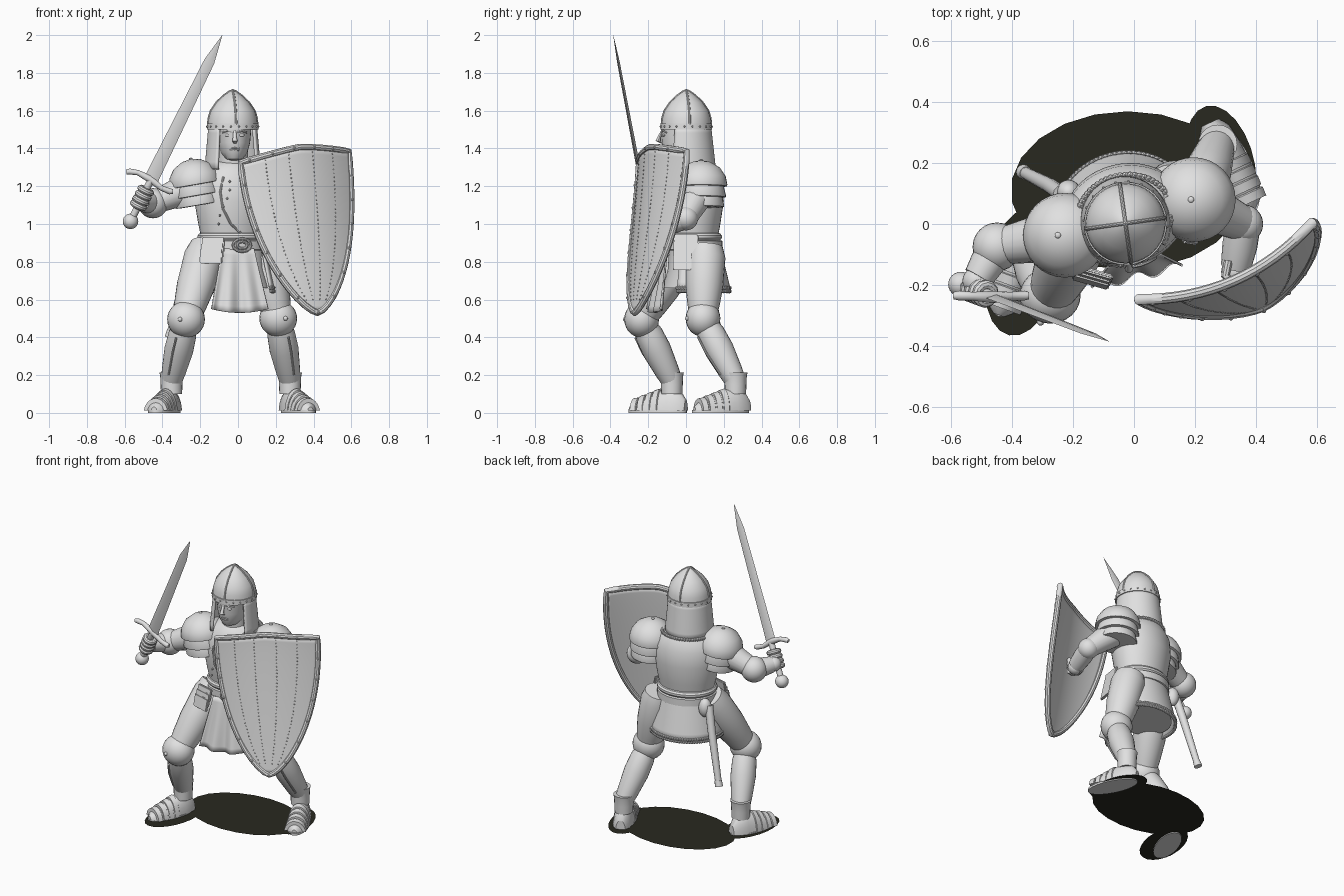
import bpy, bmesh, math
from mathutils import Vector as V, Matrix

if "Cube" in bpy.data.objects:
    bpy.data.objects.remove(bpy.data.objects["Cube"])

def material(name, rgb):
    m = bpy.data.materials.new(name)
    m.diffuse_color = (*rgb, 1)
    m.use_nodes = True
    m.node_tree.nodes["Principled BSDF"].inputs["Base Color"].default_value = m.diffuse_color
    return m

GREY = material("pale_grey", (0.75, 0.75, 0.75))
DARK = material("dark_base", (0.022, 0.022, 0.014))

def finish(name, bm, mat=GREY, thick=0):
    bmesh.ops.remove_doubles(bm, verts=bm.verts, dist=1e-5)
    bmesh.ops.recalc_face_normals(bm, faces=bm.faces)
    me = bpy.data.meshes.new(name)
    bm.to_mesh(me)
    bm.free()
    me.materials.append(mat)
    ob = bpy.data.objects.new(name, me)
    bpy.context.collection.objects.link(ob)
    if thick:
        s = ob.modifiers.new("thickness", 'SOLIDIFY')
        s.thickness, s.offset = thick, 0
    return ob

def sweep(name, pts, radii, seg=20, ref=None, curve=False, closed=False, floor=None):
    """Rings along a path; a radius is a number or a (side, depth) pair."""
    pts = [V(p) for p in pts]
    n = len(pts)
    if not isinstance(radii, list):
        radii = [radii] * n
    axis = (pts[1] - pts[0] if curve else pts[-1] - pts[0]).normalized()
    ref = V(ref) if ref else V((1, 0, 0) if abs(axis.x) < .9 else (0, 1, 0))
    bm, rings = bmesh.new(), []
    for i, (p, r) in enumerate(zip(pts, radii)):
        t = axis
        if curve:
            q, o = ((pts[(i + 1) % n], pts[i - 1]) if closed else
                    (pts[min(i + 1, n - 1)], pts[max(i - 1, 0)]))
            t = (q - o).normalized()
        a = (ref - t * ref.dot(t)).normalized()
        b = t.cross(a)
        ra, rb = r if isinstance(r, tuple) else (r, r)
        ring = []
        for k in range(seg):
            w = 2 * math.pi * k / seg
            c = p + a * ra * math.cos(w) + b * rb * math.sin(w)
            if floor is not None:
                c.z = max(c.z, floor)
            ring.append(bm.verts.new(c))
        rings.append(ring)
    for i in range(n if closed else n - 1):
        A, B = rings[i], rings[(i + 1) % n]
        for k in range(seg):
            bm.faces.new((A[k], A[(k + 1) % seg], B[(k + 1) % seg], B[k]))
    if not closed:
        bm.faces.new(rings[0])
        bm.faces.new(rings[-1])
    return finish(name, bm)

def lathe(name, top, direction, profile, seg=32, ref=None):
    d = V(direction).normalized()
    return sweep(name, [V(top) + d * h for h, _ in profile], [r for _, r in profile], seg, ref)

def ball(name, c, r, scale=(1, 1, 1)):
    bm = bmesh.new()
    M = Matrix.Translation(V(c)) @ Matrix.Diagonal((*scale, 1))
    bmesh.ops.create_uvsphere(bm, u_segments=24, v_segments=14, radius=r, matrix=M)
    return finish(name, bm)

def beads(name, pts, r):
    bm = bmesh.new()
    for p in pts:
        bmesh.ops.create_icosphere(bm, subdivisions=1, radius=r, matrix=Matrix.Translation(V(p)))
    return finish(name, bm)

def box(name, c, size, yaw=0, tilt=0):
    bm = bmesh.new()
    M = (Matrix.Translation(V(c)) @ Matrix.Rotation(yaw, 4, 'Z') @ Matrix.Rotation(tilt, 4, 'X')
         @ Matrix.Diagonal((*size, 1)))
    bmesh.ops.create_cube(bm, size=1, matrix=M)
    bmesh.ops.bevel(bm, geom=bm.edges[:], offset=.005, segments=2, affect='EDGES')
    return finish(name, bm)

def sheet(name, f, nu, nv, thick=.012):
    bm = bmesh.new()
    g = [[bm.verts.new(f(i / nu, j / nv)) for j in range(nv + 1)] for i in range(nu + 1)]
    for i in range(nu):
        for j in range(nv):
            bm.faces.new((g[i][j], g[i + 1][j], g[i + 1][j + 1], g[i][j + 1]))
    return finish(name, bm, GREY, thick)

# Body frame: the torso is turned so its left shoulder sits back
SIDE, FRONT = V((.97, .24, 0)), V((.24, -.97, 0))
def around(c, rx, ry, deg, z):
    a = math.radians(deg)
    p = V((c[0], c[1], 0)) + SIDE * rx * math.sin(a) + FRONT * ry * math.cos(a)
    return V((p.x, p.y, z))

BODY, HEAD = (-.03, .03), (-.028, .002)

# Torso, belt and pelvis
rows = [(.92, .165, .135), (1.0, .182, .15), (1.12, .203, .168), (1.22, .2, .16),
        (1.28, .165, .135), (1.315, .12, .11), (1.335, .08, .08)]
sweep("breastplate", [(*BODY, r[0]) for r in rows], [r[1:] for r in rows], 40, SIDE)
sweep("neck", [(-.028, .01, 1.3), (-.028, .005, 1.4)], .08)
sweep("waist_roll", [around(BODY, .165, .137, a, .932) for a in range(0, 360, 10)], .022, 10,
      (0, 0, 1), True, True)
sweep("belt", [(*BODY, z) for z in (.86, .865, .91, .915)],
      [(.17, .15), (.184, .162), (.184, .162), (.17, .15)], 40, SIDE)
sweep("pelvis", [(-.028, .045, z) for z in (.66, .76, .9)], [(.2, .165), (.175, .14), (.165, .13)], 32, SIDE)
for r in (1, .55):
    sweep("buckle", [around(BODY, .18, .17, 4 + 16 * r * math.cos(a * .5236), .888 + .034 * r * math.sin(a * .5236))
                     for a in range(12)], .008, 8, FRONT, True, True)
beads("breastplate_rivets", [around(BODY, .2, .166, -24 - 9 * math.cos(k * .7), 1.0 + .045 * k)
                             for k in range(6)], .007)
sweep("breastplate_edge", [around(BODY, r, q, deg, z) for deg, z, r, q in
                           ((-26, 1.25, .186, .15), (-30, 1.17, .203, .166), (-26, 1.08, .199, .164),
                            (-14, 1.0, .184, .152), (4, .95, .173, .142))], .006, 8, FRONT, True)

# Mail skirt with ringed hem, and mail collar
sheet("mail_skirt", lambda u, v: around(BODY, .17 + .055 * v, .14 + .06 * v, 52 + 256 * u, .9 - .25 * v), 40, 6)
for row in range(2):
    beads("skirt_hem", [around(BODY, .226, .201, 52 + 4 * k + 2 * row, .662 - .018 * row) for k in range(65)], .011)
beads("collar_rings", [around(BODY, .155, .13, 60 + 6 * k, 1.295) for k in range(41)], .012)

# Cloth hanging at the front
def cloth(u, v):
    s = 2 * u - 1
    x = .01 * v + s * (.085 + .065 * v)
    return V((x, -.118 - .055 * v + .24 * x + .015 * v * math.cos(s * 8), .87 - .32 * v - .02 * v * (1 - s * s)))
sheet("tabard", cloth, 32, 10, .008)

# Hip plates, three overlapping lames each
for deg, out, z, w in ((-40, .225, .89, .125), (67, .215, .905, .13)):
    for k in range(3):
        p = around(BODY, out + .012 * k, out - .01 + .012 * k, deg, z - (.055 if deg > 0 else .03) * k)
        box("hip_plate", p, (w, .016, .08), math.radians(14 + (deg if deg > 0 else -30)), -.2)

# Helmet with crossed ridges
helm = [(0, 0), (.008, .018), (.03, .049), (.065, .086), (.11, .117), (.15, .129), (.185, .132)]
lathe("helmet", (*HEAD, 1.709), (0, 0, -1), helm, 40)
lathe("helmet_band", (*HEAD, 1.532), (0, 0, -1), [(0, .127), (.001, .136), (.032, .137), (.033, .12)], 40)
for ang in (8, 98):
    d = V((math.cos(math.radians(ang)), math.sin(math.radians(ang)), 0))
    arc = [(-r, h) for h, r in reversed(helm)] + [(r, h) for h, r in helm[1:]]
    sweep("helmet_ridge", [V((*HEAD, 1.709 - h)) + d * r for r, h in arc], .006, 8,
          V((-d.y, d.x, 0)), True)
beads("helmet_rivets", [around(HEAD, .137, .137, 18 * k, 1.516) for k in range(20)], .006)

# Head, face and mail coif
face = [(1.335, .03, .05), (1.345, .05, .08), (1.38, .072, .1), (1.43, .086, .108), (1.53, .095, .115)]
sweep("head", [(-.022, -.02, r[0]) for r in face], [r[1:] for r in face], 28)
sweep("nose", [(-.018, -.125, 1.495), (-.017, -.141, 1.46), (-.016, -.147, 1.44), (-.016, -.128, 1.427)],
      [.008, .01, .014, .008], 10)
for s in (-1, 1):
    ball("eye", (-.018 + s * .036, -.118, 1.47), .013, (1.3, .6, .6))
    sweep("brow", [(-.018 + s * .015, -.127, 1.487), (-.018 + s * .04, -.121, 1.493), (-.018 + s * .064, -.104, 1.484)],
          .005, 8, (0, 0, 1), True)
for z in (1.4, 1.392):
    sweep("lip", [(-.042, -.114, z), (-.018, -.124, z + .002), (.006, -.114, z)], .005, 8, (0, 0, 1), True)
sheet("mail_coif", lambda u, v: around(HEAD, .122 + .02 * v, .124 + .026 * v, 48 + 264 * u, 1.52 - .23 * v), 40, 6, .014)

# Arms: pauldron with lames, upper arm, elbow, forearm
pauldron = [(0, 0), (.01, .05), (.04, .1), (.085, .13), (.13, .139), (.138, .137), (.14, .12), (.188, .132),
            (.196, .13), (.198, .112), (.24, .122), (.248, .12), (.25, .085)]
ARMS = {"sword": ((-.25, -.037, 1.345), (.17, 0, -.98), (-.45, -.075, 1.11), (-.51, -.175, 1.12)),
        "shield": ((.187, .08, 1.338), (.06, 0, -.99), (.36, .0, 1.03), (.335, -.14, .985))}
for arm, (top, down, elbow, wrist) in ARMS.items():
    e, w = V(elbow), V(wrist)
    lathe(arm + "_pauldron", top, down, pauldron)
    ball(arm + "_pauldron_stud", top, .01, (1, 1, .6))
    sweep(arm + "_upper_arm", [V(top) + V((0, 0, -.15)), e], [.088, .058])
    ball(arm + "_elbow", e, .08 if arm == "sword" else .064)
    sweep(arm + "_forearm", [e, e.lerp(w, .5), w, w], [.056, .058, .05, .03])
    ball(arm + "_palm", w.lerp(e, -.12), .046)

# Sword
base, tip = V((-.46, -.24, 1.235)), V((-.083, -.385, 2.0))
ax = (tip - base).normalized()
flat = V((.9, 0, -.44))
sweep("blade", [base, base.lerp(tip, .82), tip], [(.038, .011), (.028, .007), (.0005, .0005)], 4, flat)
pommel = base - ax * .25
sweep("grip", [pommel, base], .019, 14)
ball("pommel", pommel, .041)
sweep("crossguard", [(-.592, -.235, 1.275), (-.575, -.235, 1.278), (-.53, -.237, 1.272), (-.465, -.24, 1.238),
                     (-.405, -.237, 1.19), (-.36, -.235, 1.172), (-.345, -.235, 1.172)],
      [.012, .016, .014, .02, .014, .016, .012], 12, (0, 1, 0), True)
fa = flat.normalized()
fb = ax.cross(fa)
for k in range(4):
    c = base - ax * (.065 + .03 * k)
    sweep("sword_finger", [c + (fa * math.cos(a * .5236) + fb * math.sin(a * .5236)) * .03 for a in range(12)],
          .017, 10, ax, True, True)
for k in range(4):
    z = .955 + .026 * k
    sweep("shield_finger", [(.31, -.12, z), (.3, -.17, z), (.325, -.195, z), (.36, -.185, z)], .015, 10,
          (0, 0, 1), True)

# Shield: curved, pointed, tilted with its point forward
U, N = V((.915, .403, 0)), V((.403, -.915, 0))
def shield(s, t, lift=0):
    w = max(0, 1 - t ** 2.2) ** .7
    top = 1.355 + .03 * s + .052 * (1 - abs(s) ** 1.3)
    p = V((.3, -.122, top * (1 - t) + .53 * t))
    return p + U * (.312 * s * w + .05 * t) + N * (.07 * (1 - (s * w) ** 2) + .115 * t ** 1.2 + lift)
sheet("shield_board", lambda u, v: shield(2 * u - 1, v), 24, 24, .016)
steps = [k / 20 for k in range(1, 20)] + [.985]
rim = ([shield(k / 8, 0) for k in range(-8, 9)] + [shield(1, t) for t in steps] + [shield(0, 1)]
       + [shield(-1, t) for t in reversed(steps)])
sweep("shield_rim", rim, .018, 10, N, True, True)
beads("rim_rivets", [p + N * .015 for p in rim[1::3]], .009)
for s in (-.62, -.22, .22, .62):
    beads("shield_stitches", [shield(s, .03 + .024 * k, .008) for k in range(38)], .004)

# Legs: hip, knee, ankle, heel, toe
LEGS = {"front": ((-.165, .0, .88), (-.275, -.235, .495), (-.352, -.075, .17), (-.335, .0, 0), (-.445, -.3, 0)),
        "rear": ((.12, .105, .88), (.213, .09, .5), (.275, .262, .17), (.25, .333, 0), (.39, .03, 0))}
foot = [(0, .03, .07), (.03, .052, .115), (.09, .062, .135), (.16, .066, .115), (.235, .067, .085),
        (.29, .052, .058), (.318, .018, .032)]
for leg, (hip, knee, ankle, heel, toe) in LEGS.items():
    h, k, a, he, to = (V(p) for p in (hip, knee, ankle, heel, toe))
    d = (to - he).normalized()
    across = V((-d.y, d.x, 0))
    sweep(leg + "_thigh", [h, h.lerp(k, .15), h.lerp(k, .55), h.lerp(k, .8), k], [.09, .106, .1, .086, .07], 24)
    ball(leg + "_knee", k, .1, (1, .92, .97))
    ball(leg + "_knee_stud", k + d * .092, .012)
    sweep(leg + "_greave", [k.lerp(a, q) for q in (.1, .25, .5, .85, 1)], [.062, .074, .077, .064, .056], 24)
    sweep(leg + "_greave_ridge", [k.lerp(a, .3) + d * .086, k.lerp(a, .55) + d * .087, k.lerp(a, .9) + d * .068],
          .006, 8)
    sweep(leg + "_ankle_cuff", [(a.x, a.y, z) for z in (.1, .15, .195, .215, .215)], [.056, .058, .06, .064, .05])
    sweep(leg + "_boot", [he + d * q for q, _, _ in foot], [(w, t) for _, w, t in foot], 28, across, floor=.012)
    for i in range(4):
        q = .14 + .04 * i
        w, t = .07 - .0005 * i, .129 - .0155 * i
        sweep(leg + "_boot_lame", [he + d * q, he + d * (q + .004), he + d * (q + .034)],
              [(w * .93, t * .93), (w, t), (w * .98, t * .93)], 28, across, floor=.013)
    m = he.lerp(to, .5)
    sweep(leg + "_sole", [m, m + V((0, 0, .014))], (.163, .07), 28, d)

# Scabbard and its hanger
sweep("scabbard", [(-.24, .1, .88), (-.275, .125, .74), (-.358, .168, .42)], [.026, .025, .02], 12, None, True)
sweep("scabbard_tip", [(-.354, .166, .435), (-.363, .171, .4)], [.022, .025], 12)
ball("scabbard_hanger", (-.215, .105, .86), .05, (.8, .8, 1.2))

# Dark flat base made of three overlapping discs
for i, (cx, cy, rx, ry, rot) in enumerate(((-.02, .11, .385, .26, 0), (-.365, -.155, .12, .215, -12),
                                          (.285, .195, .11, .198, 14))):
    bm = bmesh.new()
    M = (Matrix.Translation((cx, cy, .006 + .0005 * i)) @ Matrix.Rotation(math.radians(rot), 4, 'Z')
         @ Matrix.Diagonal((rx, ry, 1, 1)))
    bmesh.ops.create_circle(bm, cap_ends=True, segments=22, radius=1, matrix=M)
    finish("base_disc", bm, DARK)

# Smooth shading with kept hard edges
for ob in bpy.context.collection.objects:
    ob.select_set(True)
    bpy.context.view_layer.objects.active = ob
bpy.ops.object.shade_smooth_by_angle(angle=math.radians(35))
